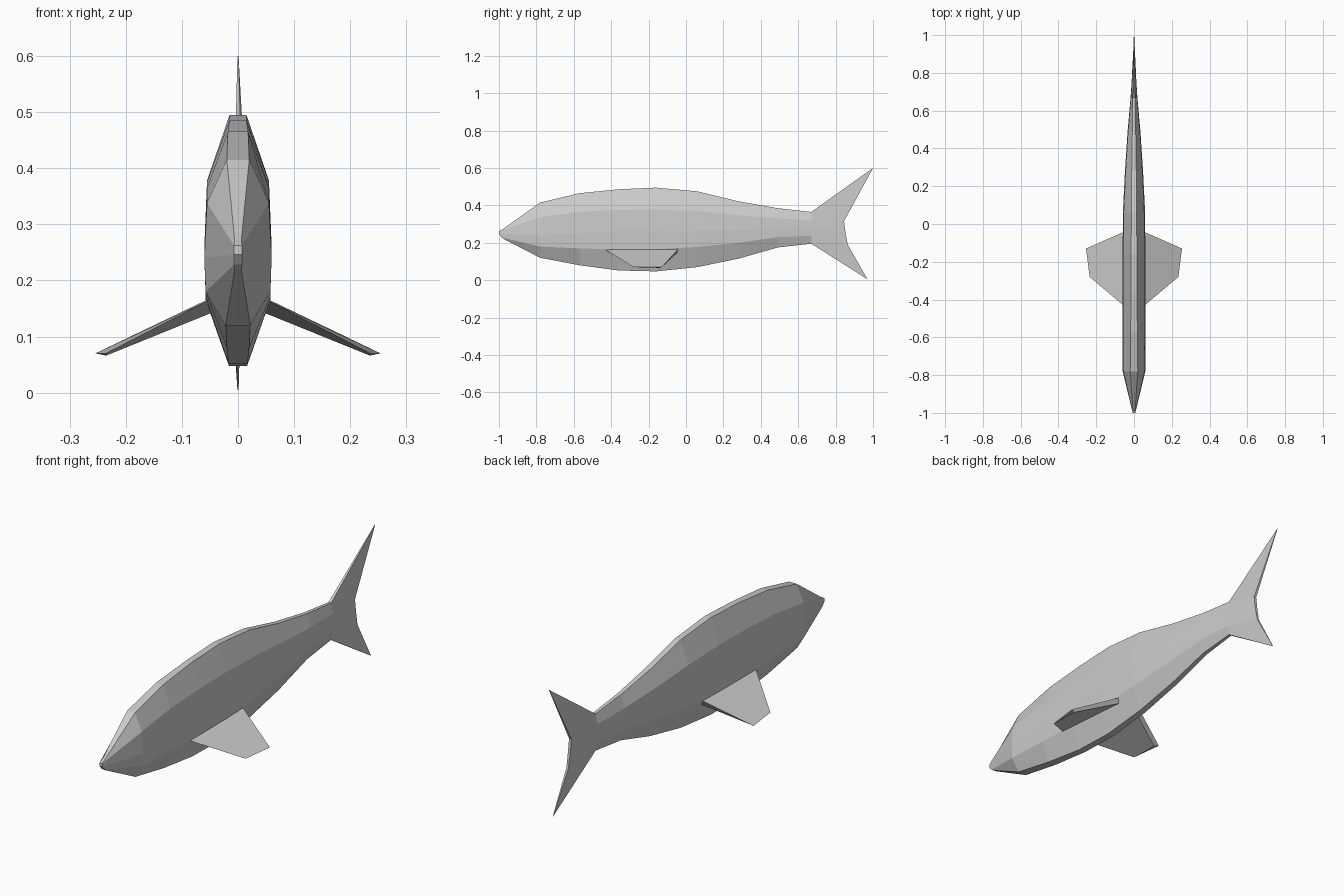
import bpy, bmesh

if "Cube" in bpy.data.objects:
    bpy.data.objects.remove(bpy.data.objects["Cube"], do_unlink=True)

grey = bpy.data.materials.new("light grey")
grey.use_nodes = True
COLOUR = (0.6, 0.6, 0.6, 1)
grey.diffuse_color = COLOUR
bsdf = grey.node_tree.nodes["Principled BSDF"]
bsdf.inputs["Base Color"].default_value = COLOUR
bsdf.inputs["Roughness"].default_value = 0.8


def finish(name, bm):
    bmesh.ops.recalc_face_normals(bm, faces=bm.faces)
    mesh = bpy.data.meshes.new(name)
    bm.to_mesh(mesh)
    bm.free()
    mesh.materials.append(grey)
    obj = bpy.data.objects.new(name, mesh)
    bpy.context.collection.objects.link(obj)
    return obj


# Body stations: y, heights of keel / lower side / middle / upper side / back,
# then half widths of keel, side and back
STATIONS = [
    (-0.78, 0.12, 0.18, 0.24, 0.338, 0.415, 0.022, 0.060, 0.020),
    (-0.57, 0.08, 0.17, 0.25, 0.365, 0.465, 0.020, 0.060, 0.018),
    (-0.36, 0.052, 0.165, 0.26, 0.376, 0.486, 0.017, 0.060, 0.015),
    (-0.16, 0.047, 0.165, 0.26, 0.378, 0.495, 0.016, 0.060, 0.015),
    (0.06, 0.070, 0.178, 0.265, 0.370, 0.475, 0.015, 0.059, 0.014),
    (0.28, 0.115, 0.200, 0.270, 0.348, 0.422, 0.013, 0.048, 0.012),
    (0.49, 0.175, 0.230, 0.275, 0.330, 0.385, 0.010, 0.034, 0.009),
    (0.67, 0.195, 0.238, 0.275, 0.320, 0.365, 0.007, 0.018, 0.007),
]
# Half rings of (half width, y, z), from keel to back
rings = [[(0.006, -0.97, 0.218), (0.007, -0.985, 0.228), (0.007, -1.0, 0.246),
          (0.007, -1.0, 0.262), (0.006, -0.98, 0.273)]]
for y, z0, z1, z2, z3, z4, keel, side, back in STATIONS:
    rings.append([(keel, y, z0), (side * 0.96, y, z1), (side, y, z2),
                  (side * 0.92, y, z3), (back, y, z4)])
# Forked tail fin
rings.append([(0.001, 0.97, 0.005), (0.005, 0.865, 0.19), (0.006, 0.852, 0.26),
              (0.006, 0.845, 0.315), (0.001, 1.0, 0.60)])

bm = bmesh.new()
loops = []
for ring in rings:
    right = [bm.verts.new((-x, y, z)) for x, y, z in ring]
    left = [bm.verts.new((x, y, z)) for x, y, z in ring]
    loops.append(left + right[::-1])
for a, b in zip(loops, loops[1:]):
    for i in range(10):
        j = (i + 1) % 10
        bm.faces.new((a[i], a[j], b[j], b[i]))
# Close the nose and the tail edge with strips across the middle
for end in (loops[0], loops[-1]):
    for i in range(4):
        bm.faces.new((end[i], end[i + 1], end[8 - i], end[9 - i]))
finish("body_and_tail", bm)

# Wedge-shaped side fins: sharp leading edge, thicker trailing edge
FIN = [(0.045, -0.44, 0.168), (0.235, -0.28, 0.070), (0.254, -0.13, 0.070),
       (0.050, -0.04, 0.168), (0.235, -0.14, 0.066), (0.045, -0.05, 0.143)]
for name, s in (("left_fin", 1), ("right_fin", -1)):
    bm = bmesh.new()
    v = [bm.verts.new((s * x, y, z)) for x, y, z in FIN]
    for f in ((0, 1, 2, 3), (0, 5, 4, 1), (1, 4, 2), (2, 4, 5, 3), (0, 3, 5)):
        bm.faces.new([v[i] for i in f])
    finish(name, bm)
